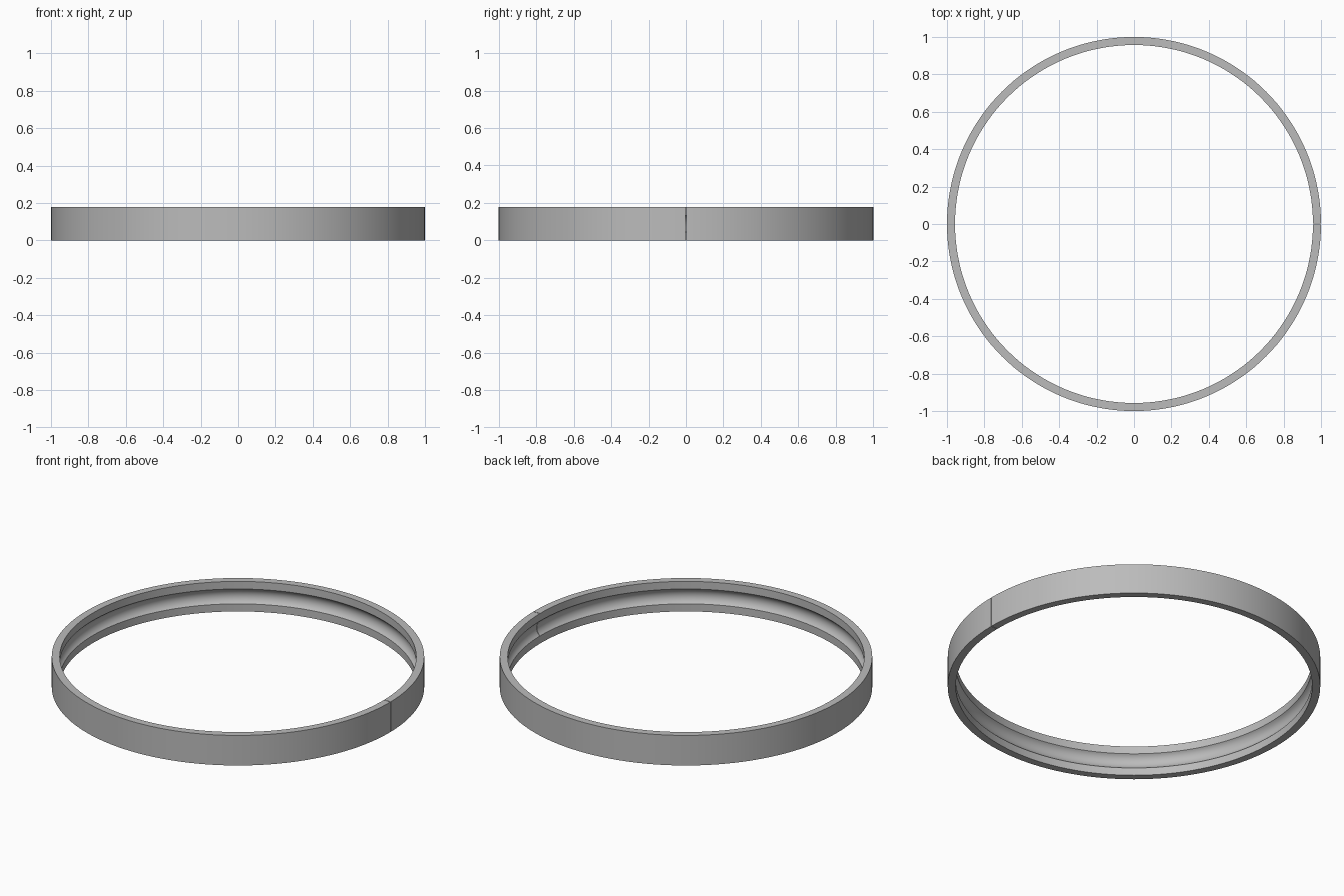
import bpy, bmesh, math

cube = bpy.data.objects.get("Cube")
if cube:
    bpy.data.objects.remove(cube, do_unlink=True)

OUTER, INNER, HEIGHT = 1.0, 0.957, 0.178
HALF_GROOVE, DEPTH = 0.044, 0.022
GAP = 0.003          # width of the split on the +x side
SEGMENTS, ARC_STEPS = 144, 12

steel = bpy.data.materials.new("grey steel")
steel.use_nodes = True
grey = (0.5, 0.5, 0.5, 1)
steel.diffuse_color = grey
steel.node_tree.nodes["Principled BSDF"].inputs["Base Color"].default_value = grey

# Cross-section (radius, height): flat band with a round groove on the inside
profile = [(INNER, 0), (OUTER, 0), (OUTER, HEIGHT), (INNER, HEIGHT)]
arc_radius = (HALF_GROOVE ** 2 + DEPTH ** 2) / (2 * DEPTH)
arc_centre = INNER + DEPTH - arc_radius
half_angle = math.asin(HALF_GROOVE / arc_radius)
for i in range(ARC_STEPS + 1):
    a = half_angle * (1 - 2 * i / ARC_STEPS)
    profile.append((arc_centre + arc_radius * math.cos(a),
                    HEIGHT / 2 + arc_radius * math.sin(a)))

# Sweep the section around z, leaving the narrow split open
bm = bmesh.new()
start = GAP / 2
sweep = 2 * math.pi - GAP
rings = []
for s in range(SEGMENTS + 1):
    t = start + sweep * s / SEGMENTS
    rings.append([bm.verts.new((r * math.cos(t), r * math.sin(t), z)) for r, z in profile])
n = len(profile)
for a, b in zip(rings, rings[1:]):
    for i in range(n):
        j = (i + 1) % n
        bm.faces.new((a[i], b[i], b[j], a[j]))

# Flat ends of the split
bm.faces.new(rings[0])
bm.faces.new(rings[-1][::-1])
bmesh.ops.recalc_face_normals(bm, faces=bm.faces)

mesh = bpy.data.meshes.new("split_ring")
bm.to_mesh(mesh)
bm.free()
mesh.materials.append(steel)
ring = bpy.data.objects.new("split_ring", mesh)
bpy.context.collection.objects.link(ring)
bpy.context.view_layer.objects.active = ring
ring.select_set(True)
bpy.ops.object.shade_smooth_by_angle(angle=math.radians(25))
